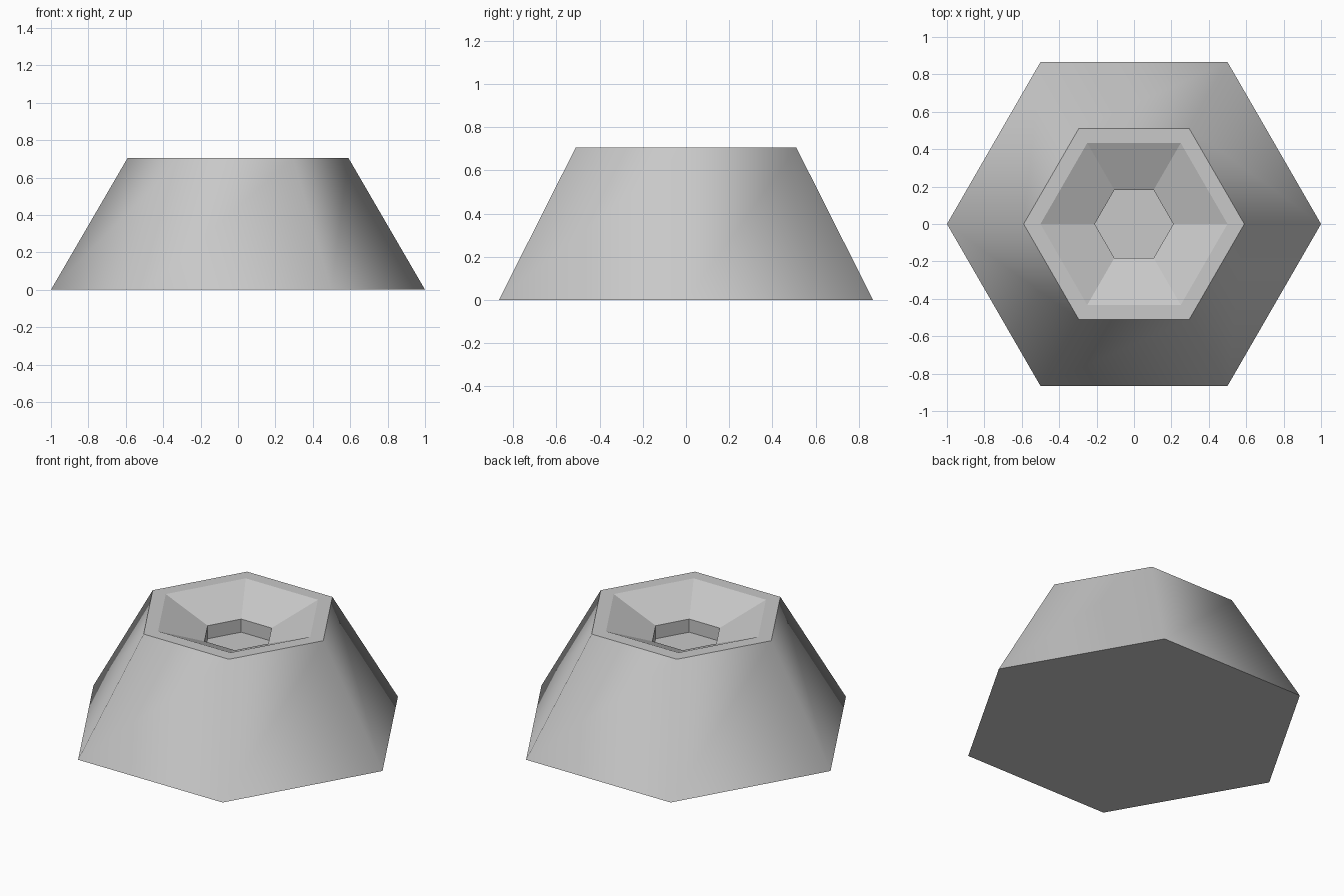
import bpy, bmesh
from math import cos, sin, tau

cube = bpy.data.objects.get("Cube")
if cube:
    bpy.data.objects.remove(cube, do_unlink=True)

grey = bpy.data.materials.new("plain grey")
grey.use_nodes = True
colour = (0.58, 0.58, 0.58, 1)
grey.diffuse_color = colour
grey.node_tree.nodes["Principled BSDF"].inputs["Base Color"].default_value = colour

SIDES = 6
# Profile (radius, height): base, top edge, rim, funnel bottom, socket floor
PROFILE = [(1, 0), (0.59, 0.705), (0.5, 0.705), (0.21, 0.585), (0.21, 0.503)]

bm = bmesh.new()
rings = [[bm.verts.new((r * cos(tau * i / SIDES), r * sin(tau * i / SIDES), z))
          for i in range(SIDES)] for r, z in PROFILE]

# Walls between neighbouring rings; only the outer slope is smooth shaded
for level, (low, high) in enumerate(zip(rings, rings[1:])):
    for i in range(SIDES):
        j = (i + 1) % SIDES
        face = bm.faces.new((low[i], low[j], high[j], high[i]))
        face.smooth = level == 0

# Underside and socket floor
bm.faces.new(rings[0][::-1])
bm.faces.new(rings[-1])

# Keep the borders of the smooth slope crisp
for edge in bm.edges:
    if len({f.smooth for f in edge.link_faces}) > 1:
        edge.smooth = False

mesh = bpy.data.meshes.new("hexagonal_base")
bm.to_mesh(mesh)
bm.free()
mesh.materials.append(grey)
bpy.context.collection.objects.link(bpy.data.objects.new("hexagonal_base", mesh))
